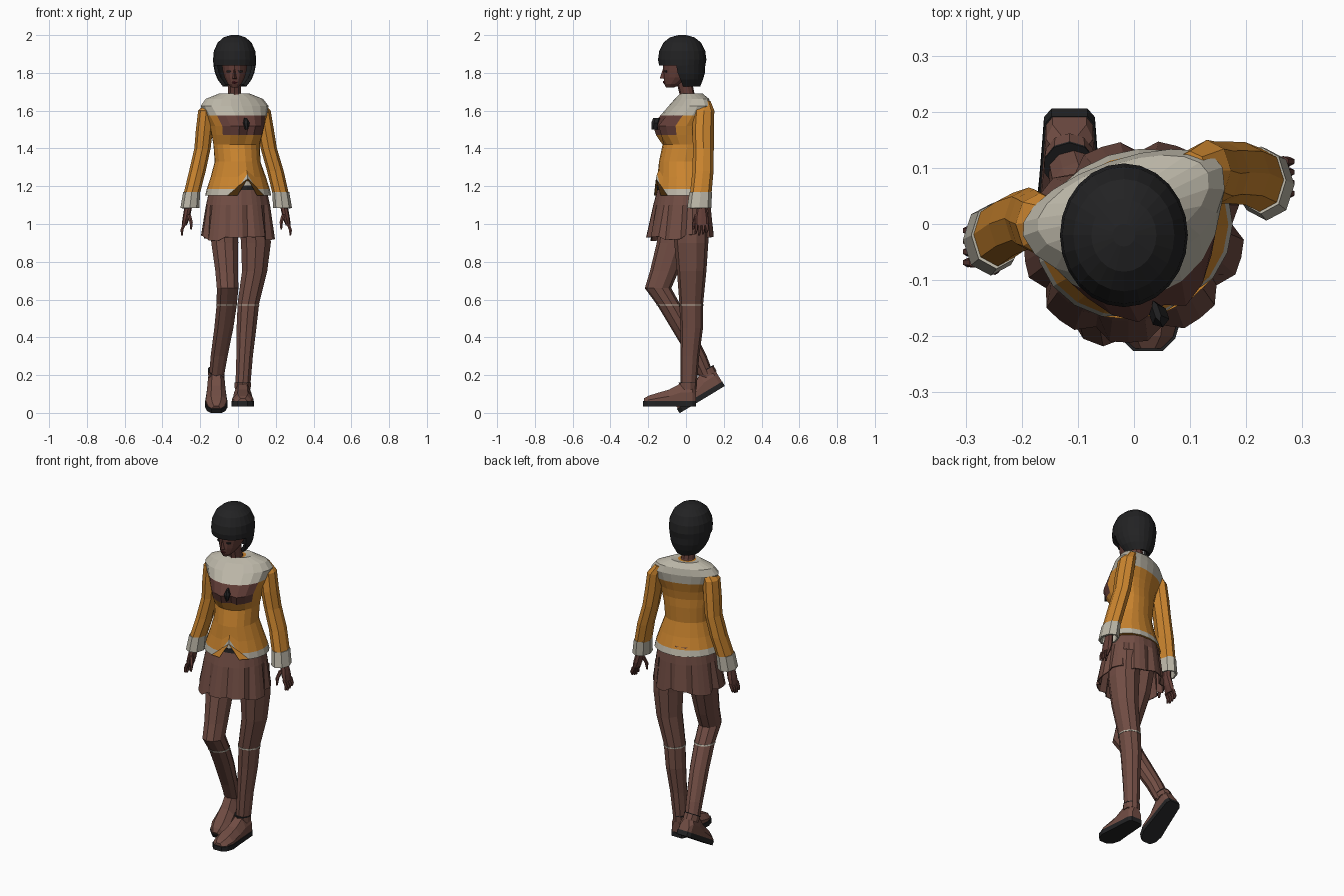
import bpy, bmesh, math
from mathutils import Vector, Matrix


def material(name, r, g, b):
    m = bpy.data.materials.new(name)
    m.diffuse_color = (r, g, b, 1)
    return m


ORANGE = material("orange cloth", .60, .235, .028)
CREAM = material("cream trim", .50, .47, .39)
BROWN = material("brown cloth", .165, .074, .057)
SKIN = material("dark skin", .125, .048, .039)
BLACK = material("black", .016, .016, .017)
LIPS = material("lip red", .11, .02, .025)


def bridge(name, rings, mats, rule=None, cap=True):
    """Skin a list of point rings; rule(ring, side) gives the material slot."""
    bm = bmesh.new()
    vs = [[bm.verts.new(p) for p in r] for r in rings]
    n = len(vs[0])
    for i in range(len(vs) - 1):
        for j in range(n):
            k = (j + 1) % n
            f = bm.faces.new((vs[i][j], vs[i][k], vs[i + 1][k], vs[i + 1][j]))
            f.material_index = rule(i, j) if rule else 0
    if cap:
        bm.faces.new(vs[0][::-1])
        bm.faces.new(vs[-1])
    bmesh.ops.recalc_face_normals(bm, faces=bm.faces)
    me = bpy.data.meshes.new(name)
    bm.to_mesh(me)
    bm.free()
    for m in mats:
        me.materials.append(m)
    ob = bpy.data.objects.new(name, me)
    bpy.context.collection.objects.link(ob)
    return ob


def ring(x, y, z, rx, front, back=None, n=10, yaw=0):
    """Horizontal oval, starting at its front, with its own front and back depth."""
    back = front if back is None else back
    pts = []
    for j in range(n):
        a = 2 * math.pi * j / n
        c = math.cos(a)
        p = Vector((rx * math.sin(a), -c * (front if c > 0 else back), 0))
        pts.append(Matrix.Rotation(math.radians(yaw), 3, 'Z') @ p + Vector((x, y, z)))
    return pts


def loft(name, rows, mat, n=10, yaw=0, cap=True):
    return bridge(name, [ring(*r, n=n, yaw=yaw) for r in rows], [mat], cap=cap)


def solidify(ob, t):
    m = ob.modifiers.new("thickness", 'SOLIDIFY')
    m.thickness = t
    m.offset = -1


YAW = 19

# Jacket body with collar, open chest and hem
N = 20
rows = [(0, -.01, 1.15, .178, .158, .14), (0, -.01, 1.185, .17, .152, .13),
        (0, -.01, 1.25, .148, .14, .11), (-.005, -.005, 1.33, .122, .14, .085),
        (-.01, .01, 1.42, .125, .135, .075), (-.01, .01, 1.47, .135, .172, .075),
        (-.01, .015, 1.52, .145, .195, .08), (-.015, .03, 1.575, .168, .165, .08),
        (-.02, .04, 1.625, .188, .125, .075), (-.02, .04, 1.662, .16, .09, .068),
        (-.02, .03, 1.69, .085, .06, .055), (-.02, .02, 1.685, .05, .045, .04)]
rings = [ring(*r, n=N, yaw=YAW) for r in rows]
for i, lift in ((0, .09), (1, .08), (2, .035)):     # notch at the front hem
    rings[i][0].z += lift
for i in (5, 6):                                    # dip between the bust
    rings[i][0].y += .025


def jacket_rule(i, j):
    front = j < 3 or j >= N - 3
    if i == 0 or i >= 7:
        return 1
    return 2 if front and i in (5, 6) else 0


bridge("jacket", rings, [ORANGE, CREAM, SKIN], jacket_rule)

# Chest tie, shirt seen in the notch, belt
loft("chest_tie", [(.045, -.165, 1.50, .006, .02), (.045, -.165, 1.535, .018, .02),
                   (.04, -.155, 1.56, .006, .02)], BLACK, 6, YAW)
loft("shirt", [(0, -.01, 1.2, .15, .14, .1), (0, -.01, 1.3, .11, .125, .08)], CREAM, N, YAW)
loft("belt", [(0, -.01, 1.18, .153, .144, .11), (0, -.01, 1.205, .151, .142, .105)], BLACK, N, YAW)

# Pleated skirt
srings = []
for z, rx, ry, fold in ((1.2, .15, .13, 0), (1.1, .172, .15, .006), (.93, .198, .178, .02)):
    pts = ring(0, -.015 - (1.2 - z) * .06, z, rx, ry, n=36, yaw=YAW)
    c = sum(pts, Vector()) / len(pts)
    for j, p in enumerate(pts):
        if j % 4 == 0:
            p -= (p - c).normalized() * fold
        if z < 1:
            p.z += p.y * .06 + (.012 if j % 8 < 4 else -.008)
    srings.append(pts)
solidify(bridge("skirt", srings, [BROWN], cap=False), .006)

# Legs: one bent with lifted heel, one straight
loft("right_leg", [(-.075, -.045, 1.05, .08, .09), (-.07, -.07, .9, .075, .085),
                   (-.06, -.115, .75, .063, .076), (-.055, -.148, .66, .06, .07),
                   (-.06, -.09, .57, .056, .062), (-.075, -.022, .45, .053, .058),
                   (-.1, .06, .3, .047, .05), (-.113, .105, .2, .042, .043)], BROWN)
loft("left_leg", [(.085, .02, 1.05, .085, .1), (.095, .028, .9, .083, .09),
                  (.088, .03, .75, .07, .078), (.055, .028, .58, .06, .063),
                  (.045, .03, .45, .055, .06), (.035, .02, .3, .046, .05),
                  (.025, .013, .13, .041, .043)], BROWN)
loft("right_sock_line", [(-.06, -.093, .575, .058, .065), (-.06, -.09, .568, .059, .065)], CREAM)
loft("left_sock_line", [(.054, .028, .575, .062, .066), (.054, .028, .568, .062, .066)], CREAM)

# Shoes: sections along the foot give (y, half width, height)
SECTIONS = [(.052, .03, .09), (.035, .042, .125), (-.03, .046, .12), (-.09, .05, .088),
            (-.16, .056, .068), (-.2, .045, .055), (-.222, .024, .042)]


def shoe(side, pos, pitch):
    rot = Matrix.Rotation(math.radians(pitch), 3, 'X')

    def put(rings):
        return [[rot @ Vector(p) + Vector(pos) for p in r] for r in rings]

    upper = [[(-w, y, .02), (-w, y, .6 * h), (-.5 * w, y, h), (.5 * w, y, h),
              (w, y, .6 * h), (w, y, .02)] for y, w, h in SECTIONS]
    sole = [[(-w * 1.08, y * 1.02, 0), (-w * 1.08, y * 1.02, .027),
             (w * 1.08, y * 1.02, .027), (w * 1.08, y * 1.02, 0)] for y, w, h in SECTIONS]
    bridge(side + "_shoe", put(upper), [BROWN])
    bridge(side + "_sole", put(sole), [BLACK])
    bridge(side + "_shoe_collar", put([ring(0, .01, .09, .044, .046),
                                       ring(0, .01, .125, .046, .048)]), [BROWN])
    bridge(side + "_collar_edge", put([ring(0, .01, .122, .0465, .0485),
                                       ring(0, .01, .127, .0465, .0485)]), [BLACK])


shoe("left", (.025, 0, .035), 0)
shoe("right", (-.115, .16, .115), 31)

# Sleeves, cuffs and hands
for side, s, dy, path in (
        ("right", -1, 0, [(-.135, .005, 1.65), (-.168, .0, 1.6), (-.178, .005, 1.5),
                          (-.188, .01, 1.4), (-.215, .0, 1.28), (-.245, -.02, 1.16)]),
        ("left", 1, .125, [(.1, .095, 1.65), (.13, .095, 1.6), (.145, .09, 1.5),
                           (.163, .092, 1.4), (.198, .09, 1.28), (.226, .078, 1.16)])):
    radii = [(.03, .035), (.043, .055), (.045, .057), (.043, .055), (.044, .056), (.043, .057)]
    loft(side + "_sleeve", [p + r for p, r in zip(path, radii)], ORANGE, 8)
    x, y = path[-1][:2]
    solidify(loft(side + "_cuff", [(x, y, 1.17, .045, .06), (x + s * .01, y - .008, 1.085, .05, .064)],
                  CREAM, 8, cap=False), .01)
    hx, hy = x + s * .015, y - .02 + dy * .2
    loft(side + "_palm", [(hx, hy, 1.15, .022, .026), (hx + s * .005, hy, 1.08, .02, .026),
                          (hx + s * .015, hy, 1.03, .019, .036),
                          (hx + s * .025, hy, .992, .013, .036)], SKIN, 8)
    for k in range(4):
        fy = hy + (k - 1.5) * .019
        tip = .938 + .008 * abs(k - 1.2)
        loft(f"{side}_finger_{k + 1}", [(hx + s * .024, fy, 1.0, .011, .0095),
                                        (hx + s * .037, fy, .968, .009, .008),
                                        (hx + s * .036, fy - .004, tip, .005, .005)], SKIN, 6)
    loft(side + "_thumb", [(hx, hy - .025, 1.05, .012, .012),
                           (hx - s * .012, hy - .04, 1.01, .01, .01),
                           (hx - s * .012, hy - .046, .97, .005, .005)], SKIN, 6)

# Neck and head
HX = -.018
loft("neck", [(HX, .02, 1.64, .055, .06), (HX, .005, 1.69, .037, .04),
              (HX, -.015, 1.78, .037, .042)], SKIN)
loft("head", [(HX, -.085, 1.722, .016, .02), (HX, -.07, 1.74, .036, .044, .045),
              (HX, -.04, 1.775, .055, .079, .08), (HX, -.03, 1.81, .064, .09, .09),
              (HX, -.025, 1.85, .07, .098, .1), (HX, -.02, 1.92, .065, .08, .09)], SKIN, 14)
bridge("nose", [[(HX - .013, -.112, 1.768), (HX + .013, -.112, 1.768), (HX, -.139, 1.772)],
                [(HX - .006, -.115, 1.82), (HX + .006, -.115, 1.82), (HX, -.122, 1.82)]], [SKIN])
loft("lips", [(HX, -.103, 1.742, .010, .014), (HX, -.106, 1.75, .017, .016),
              (HX, -.108, 1.757, .008, .014)], LIPS, 8)
for side, s in (("right", -1), ("left", 1)):
    loft(side + "_eye", [(HX + s * .031, -.107, 1.803, .013, .005),
                         (HX + s * .031, -.109, 1.812, .015, .005)], BLACK, 6, s * 22)

# Bob haircut: fringe at the front, open around the face
HN = 24
hair_rows = [(HX, -.02, 2.0, .02, .02), (HX, -.02, 1.988, .058, .065),
             (HX, -.02, 1.96, .09, .1), (HX, -.02, 1.915, .11, .122),
             (HX, -.02, 1.87, .114, .128), (HX, -.02, 1.838, .112, .122),
             (HX, -.015, 1.8, .104, .112, .115), (HX, -.005, 1.765, .09, .095, .095),
             (HX, .0, 1.728, .062, .06, .075)]
hair = bridge("hair", [ring(*r, n=HN) for r in hair_rows], [BLACK], cap=False)
bm = bmesh.new()
bm.from_mesh(hair.data)
gone = [f for f in bm.faces if f.calc_center_median().z < 1.838
        and f.calc_center_median().y < -.052 + (1.83 - f.calc_center_median().z) * .4]
bmesh.ops.delete(bm, geom=gone, context='FACES')
top = [v for v in bm.verts if v.co.z > 1.999]
bmesh.ops.contextual_create(bm, geom=top)
bmesh.ops.recalc_face_normals(bm, faces=bm.faces)
bm.to_mesh(hair.data)
bm.free()
solidify(hair, .018)
